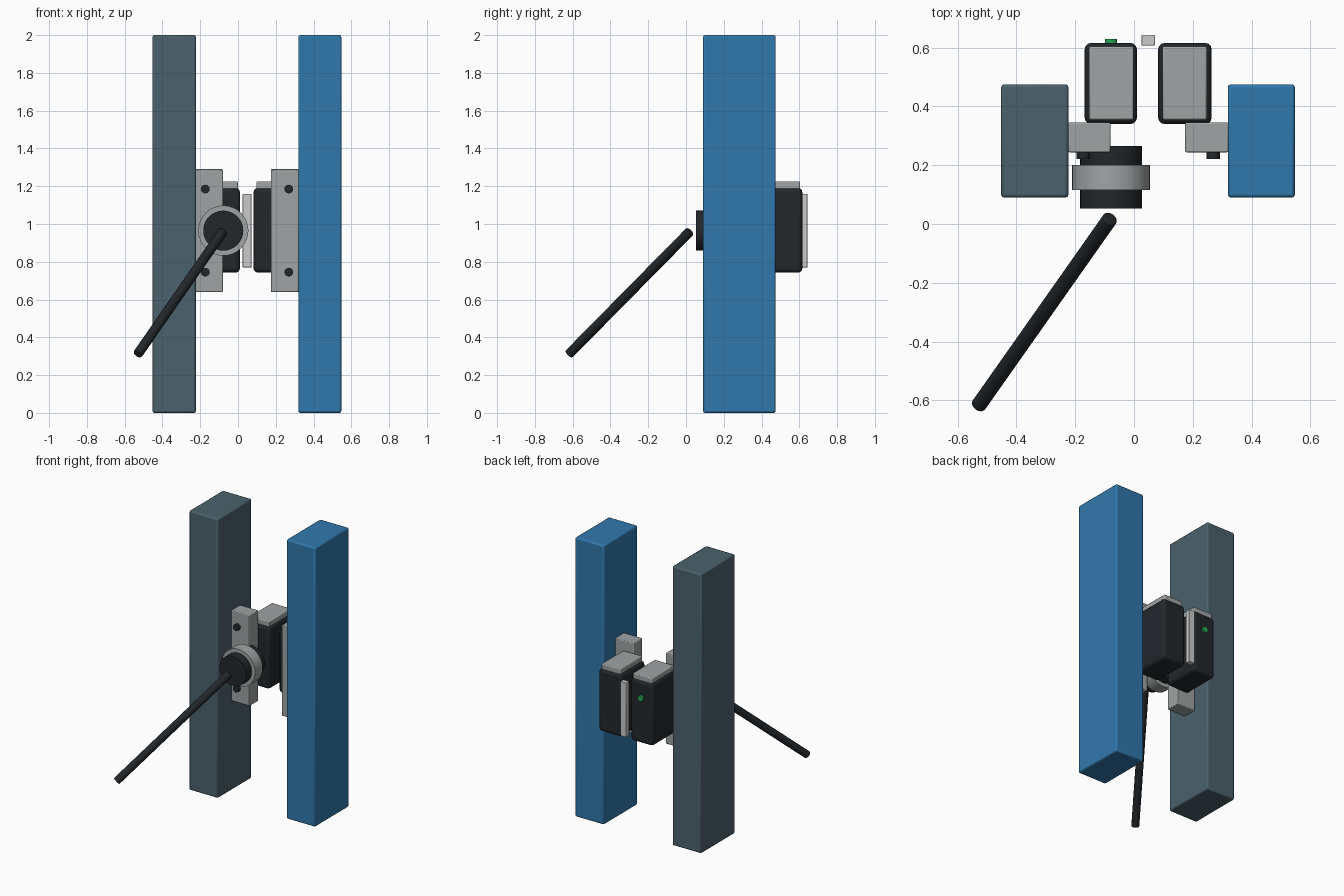
import bpy, math
from mathutils import Vector

if "Cube" in bpy.data.objects:
    bpy.data.objects.remove(bpy.data.objects["Cube"])


def material(name, rgb):
    m = bpy.data.materials.new(name)
    m.diffuse_color = (*rgb, 1)
    m.use_nodes = True
    m.node_tree.nodes["Principled BSDF"].inputs["Base Color"].default_value = m.diffuse_color
    return m


SLATE = material("slate", (0.07, 0.12, 0.15))
BLUE = material("blue", (0.03, 0.19, 0.42))
BLACK = material("black", (0.016, 0.02, 0.024))
GREY = material("grey", (0.35, 0.37, 0.37))
PALE = material("pale_grey", (0.6, 0.6, 0.59))
GREEN = material("green", (0.02, 0.4, 0.08))


def finish(ob, name, mat, bevel, segments):
    ob.name = name
    ob.data.materials.append(mat)
    if bevel:
        b = ob.modifiers.new("bevel", "BEVEL")
        b.width, b.segments = bevel, segments
        b.limit_method = 'ANGLE'
        b.angle_limit = math.radians(40)
    bpy.ops.object.shade_smooth_by_angle(angle=math.radians(35))
    return ob


def box(name, x, y, z, mat, bevel=0.005, segments=2):
    mid = [(a + b) / 2 for a, b in (x, y, z)]
    bpy.ops.mesh.primitive_cube_add(size=1, location=mid)
    ob = bpy.context.object
    ob.scale = [b - a for a, b in (x, y, z)]
    bpy.ops.object.transform_apply(location=False, rotation=False, scale=True)
    return finish(ob, name, mat, bevel, segments)


def rod(name, start, end, radius, mat, sides=32, bevel=0):
    a, b = Vector(start), Vector(end)
    bpy.ops.mesh.primitive_cylinder_add(vertices=sides, radius=radius,
                                        depth=(b - a).length, location=(a + b) / 2)
    ob = bpy.context.object
    ob.rotation_euler = (b - a).to_track_quat('Z', 'Y').to_euler()
    return finish(ob, name, mat, bevel, 2)


# Upright posts
box("left_post", (-0.452, -0.223), (0.09, 0.475), (0, 2), SLATE, 0.01)
box("right_post", (0.319, 0.547), (0.09, 0.475), (0, 2), BLUE, 0.01)

# Brackets with screws, housings with top caps
for side, bx, sx, hx, cx in (
        ("left", (-0.225, -0.08), -0.173, (-0.168, 0.010), (-0.153, -0.001)),
        ("right", (0.174, 0.321), 0.269, (0.082, 0.264), (0.097, 0.248))):
    box(side + "_bracket", bx, (0.244, 0.345), (0.64, 1.29), GREY)
    for z, pos in ((0.745, "lower"), (1.185, "upper")):
        rod(f"{side}_{pos}_screw", (sx, 0.221, z), (sx, 0.25, z), 0.023, BLACK, 16)
    box(side + "_housing", hx, (0.34, 0.616), (0.743, 1.19), BLACK, 0.022, 3)
    box(side + "_cap", cx, (0.354, 0.604), (1.18, 1.225), GREY, 0.006)

# Strip and indicator light at the back
box("back_strip", (0.025, 0.071), (0.607, 0.643), (0.77, 1.16), PALE, 0.003)
rod("indicator_light", (-0.078, 0.605, 1.07), (-0.078, 0.63, 1.07), 0.021, GREEN, 16)

# Pivot hub with collar, and the slanted handle
rod("pivot_hub", (-0.078, 0.053, 0.965), (-0.078, 0.265, 0.965), 0.106, BLACK)
rod("hub_collar", (-0.078, 0.116, 0.965), (-0.078, 0.201, 0.965), 0.133, GREY)
rod("handle", (-0.08, 0.02, 0.96), (-0.53, -0.619, 0.312), 0.026, BLACK, 24, 0.005)
